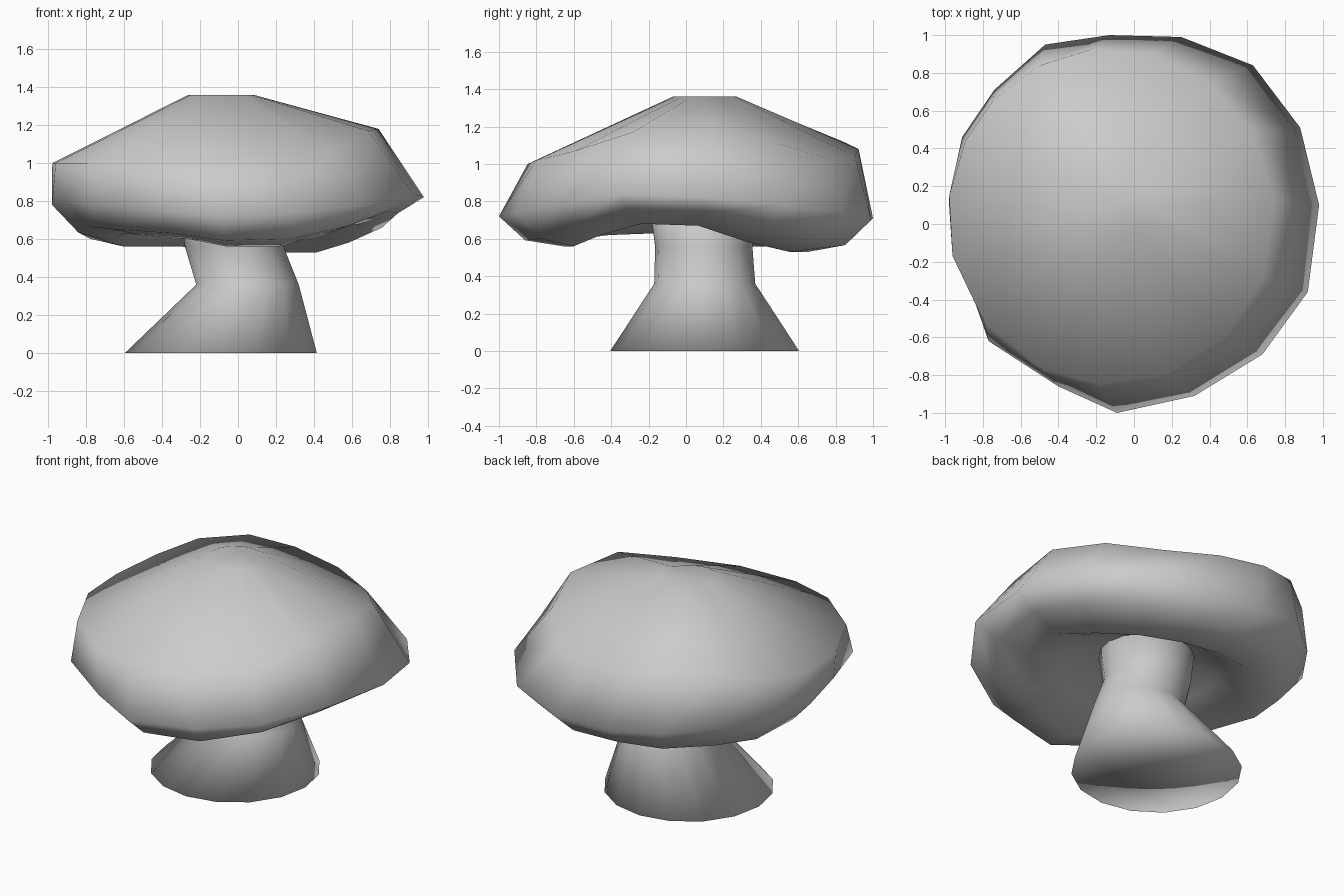
import bpy, bmesh
from math import cos, sin, pi, atan2

if "Cube" in bpy.data.objects:
    bpy.data.objects.remove(bpy.data.objects["Cube"])

N = 16


def circle(cx, cy, z, r):
    return [(cx + r * cos(2 * pi * i / N), cy + r * sin(2 * pi * i / N), z) for i in range(N)]


def loft(name, rings):
    """Skin a stack of rings, fan-close both ends and shade smooth."""
    bm = bmesh.new()
    loops = [[bm.verts.new(p) for p in ring] for ring in rings]
    for a, b in zip(loops, loops[1:]):
        for i in range(N):
            j = (i + 1) % N
            bm.faces.new((a[i], a[j], b[j], b[i]))
    ends = [bm.faces.new(loops[0][::-1]), bm.faces.new(loops[-1])]
    bmesh.ops.poke(bm, faces=ends)
    bmesh.ops.recalc_face_normals(bm, faces=bm.faces)
    for f in bm.faces:
        f.smooth = True
    mesh = bpy.data.meshes.new(name)
    bm.to_mesh(mesh)
    bm.free()
    obj = bpy.data.objects.new(name, mesh)
    bpy.context.collection.objects.link(obj)
    return obj


# Leaning stem with a flared foot
loft("stem", [circle(-0.09, 0.10, 0, 0.505), circle(0.05, 0.10, 0.36, 0.27),
              circle(-0.02, 0.095, 0.56, 0.26), circle(-0.02, 0.09, 0.82, 0.29)])

# Uneven cap: rim x, rim y, rim height, hanging lip height, shoulder height
rim = [(0.98, 0.10, 0.82, 0.67, 1.18), (0.88, 0.51, 0.78, 0.58, 1.11),
       (0.63, 0.84, 0.74, 0.53, 1.03), (0.25, 0.99, 0.70, 0.53, 1.04),
       (-0.13, 1.0, 0.71, 0.55, 1.08), (-0.47, 0.95, 0.76, 0.56, 1.12),
       (-0.74, 0.71, 0.78, 0.56, 1.10), (-0.91, 0.46, 0.77, 0.56, 1.04),
       (-0.98, 0.12, 0.78, 0.60, 1.00), (-0.91, -0.22, 0.80, 0.63, 1.00),
       (-0.77, -0.62, 0.78, 0.62, 1.00), (-0.40, -0.86, 0.75, 0.60, 1.00),
       (-0.09, -1.0, 0.72, 0.56, 1.00), (0.32, -0.91, 0.74, 0.56, 1.02),
       (0.68, -0.69, 0.78, 0.62, 1.07), (0.92, -0.36, 0.84, 0.68, 1.17)]

shoulder, lower, lip, hollow = [], [], [], []
for x, y, zr, zb, zs in rim:
    a = atan2(y, x)
    shoulder.append((-0.12 + 0.865 * cos(a), 0.04 + 0.89 * sin(a), zs))
    blend = 0.2 + 0.25 * max(0, x) ** 2
    lower.append((x * 0.86, y * 0.86, zb + blend * (zr - zb)))
    lip.append((x * 0.66, y * 0.66, zb))
    hollow.append((x * 0.48, y * 0.48 + 0.03, zb * 0.5 + 0.38))

# Hollow underside, lip, rim, shoulder and small flat crown
loft("cap", [circle(-0.02, 0.09, 0.76, 0.26), hollow, lip, lower,
             [(x, y, zr) for x, y, zr, _, _ in rim], shoulder,
             circle(-0.09, 0.10, 1.36, 0.17)])
